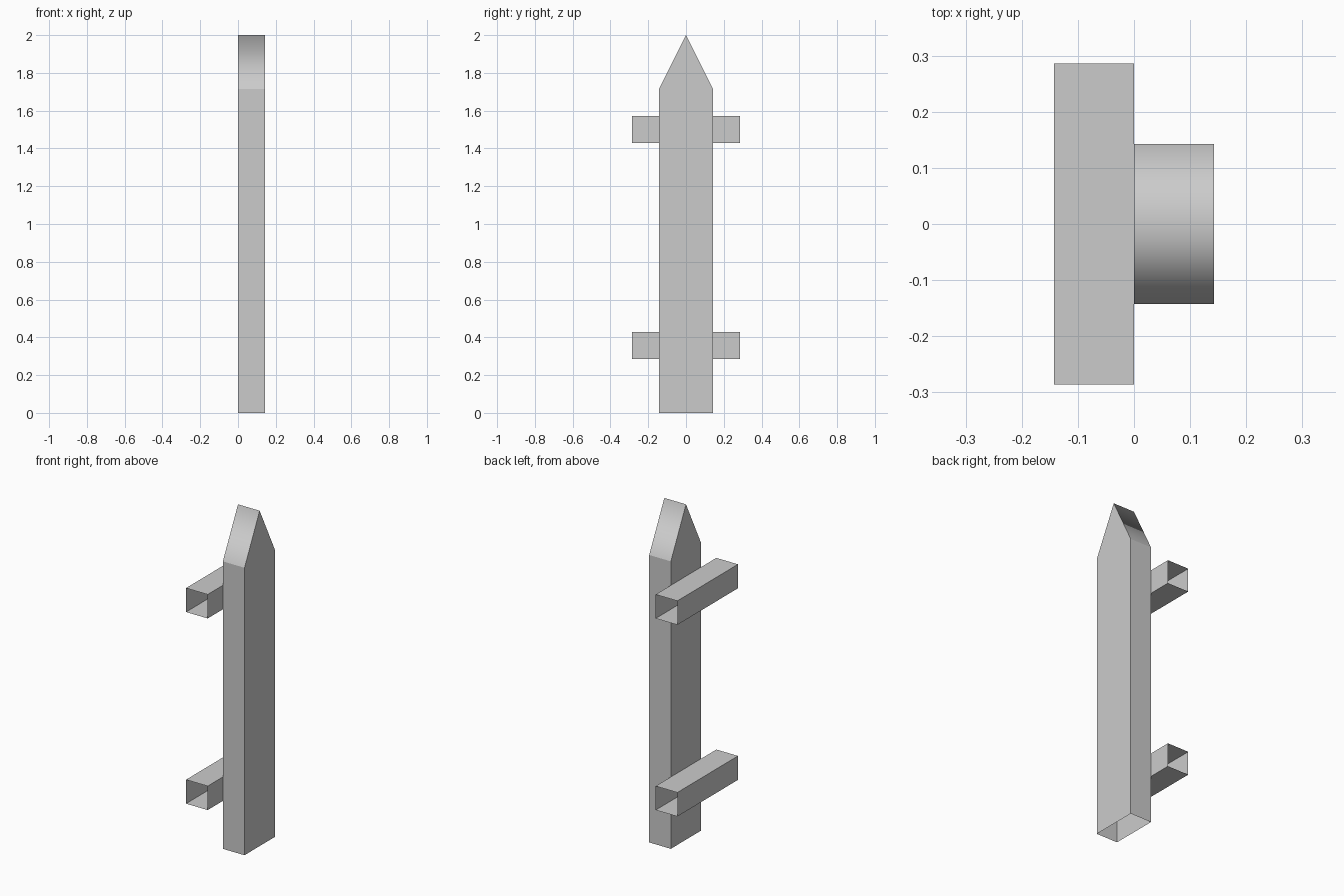
import bpy, bmesh

if "Cube" in bpy.data.objects:
    bpy.data.objects.remove(bpy.data.objects["Cube"])

U = 1 / 7  # the model sits on a module of 1/14 of its height


def finish(name, bm):
    bmesh.ops.recalc_face_normals(bm, faces=bm.faces)
    mesh = bpy.data.meshes.new(name)
    bm.to_mesh(mesh)
    bm.free()
    obj = bpy.data.objects.new(name, mesh)
    bpy.context.collection.objects.link(obj)
    return obj


def prism(bm, front, back):
    """Side walls between two matching outlines; returns the vertex rings."""
    a = [bm.verts.new(p) for p in front]
    b = [bm.verts.new(p) for p in back]
    return a, b


# Picket: pointed board, open underneath, ridge shaded smooth
profile = [(-U, 0), (U, 0), (U, 12 * U), (0, 14 * U), (-U, 12 * U)]
bm = bmesh.new()
back, front = prism(bm, [(0, y, z) for y, z in profile],
                    [(U, y, z) for y, z in profile])
bm.faces.new(back)
bm.faces.new(front)
for i in range(1, 5):  # skip the bottom edge, which stays open
    j = (i + 1) % 5
    face = bm.faces.new((back[i], back[j], front[j], front[i]))
    face.smooth = i in (2, 3)
for e in bm.edges:  # only the ridge between the two slopes is soft
    e.smooth = all(abs(v.co.z - 14 * U) < 1e-5 for v in e.verts)
finish("picket", bm)


# Rails: square tubes with open ends, fixed behind the picket
def rail(name, z):
    section = [(-U, z), (0, z), (0, z + U), (-U, z + U)]
    bm = bmesh.new()
    a, b = prism(bm, [(x, -2 * U, h) for x, h in section],
                 [(x, 2 * U, h) for x, h in section])
    for i in range(4):
        j = (i + 1) % 4
        bm.faces.new((a[i], b[i], b[j], a[j]))
    obj = finish(name, bm)
    # make the tube walls face outward
    if obj.data.polygons[0].normal.z > 0:
        obj.data.flip_normals()


rail("lower_rail", 2 * U)
rail("upper_rail", 10 * U)
